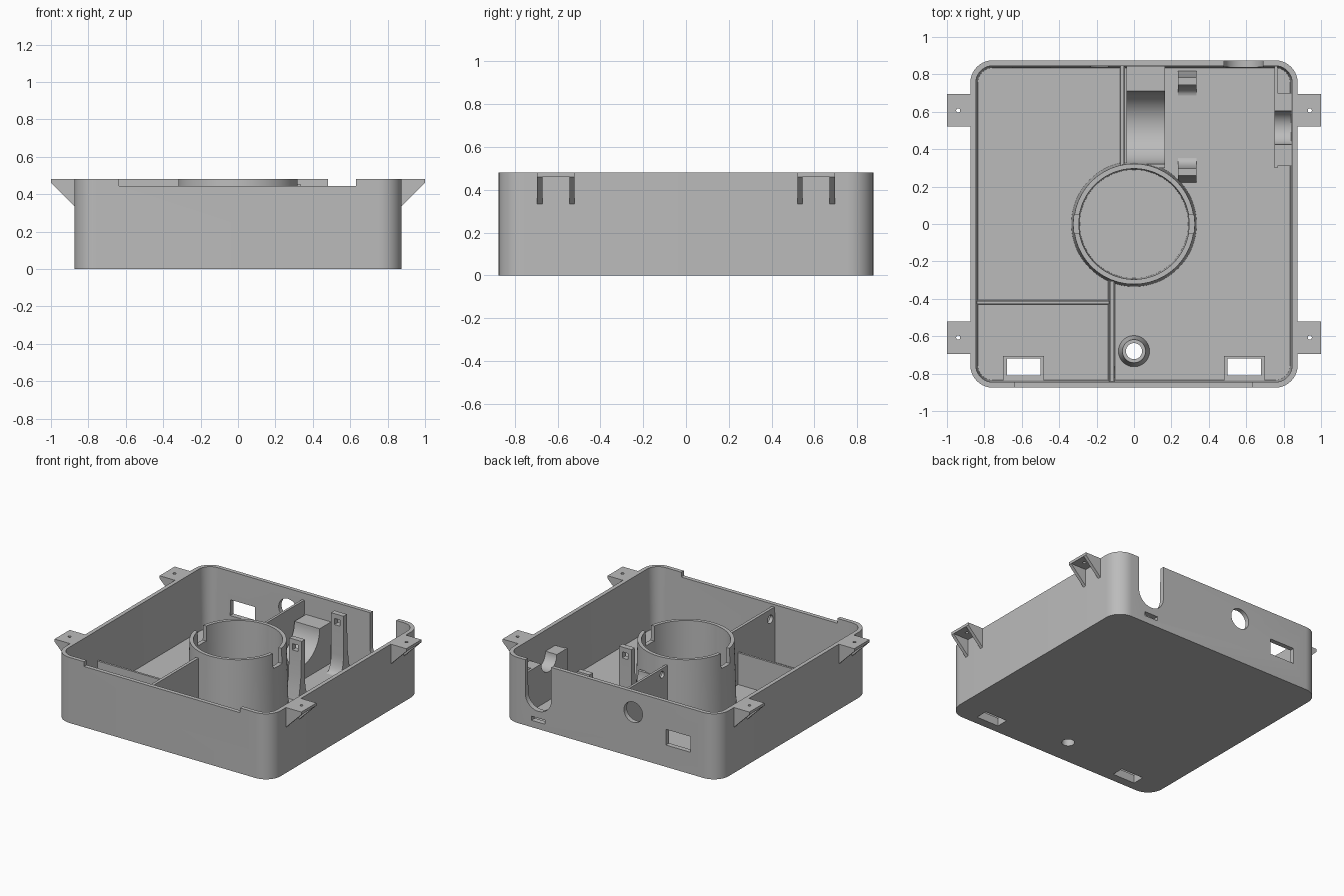
import bpy, bmesh
from math import sin, cos, pi, radians
from mathutils import Vector

cube = bpy.data.objects.get("Cube")
if cube:
    bpy.data.objects.remove(cube, do_unlink=True)

grey = bpy.data.materials.new("plain grey")
grey.use_nodes = True
grey.diffuse_color = (0.5, 0.5, 0.5, 1)
grey.node_tree.nodes["Principled BSDF"].inputs["Base Color"].default_value = (0.5, 0.5, 0.5, 1)

FLOOR, TOP, OUT = 0.03, 0.48, 0.875


def loft(name, rings):
    """Skin equal-length closed rings and cap both ends."""
    bm = bmesh.new()
    loops = [[bm.verts.new(p) for p in ring] for ring in rings]
    n = len(loops[0])
    for a, b in zip(loops, loops[1:]):
        for i in range(n):
            j = (i + 1) % n
            bm.faces.new((a[i], a[j], b[j], b[i]))
    bm.faces.new(loops[0])
    bm.faces.new(loops[-1])
    bmesh.ops.recalc_face_normals(bm, faces=bm.faces)
    mesh = bpy.data.meshes.new(name)
    bm.to_mesh(mesh)
    bm.free()
    mesh.materials.append(grey)
    ob = bpy.data.objects.new(name, mesh)
    bpy.context.scene.collection.objects.link(ob)
    return ob


def box(name, x0, x1, y0, y1, z0, z1, draft=0.0):
    def ring(z, d):
        return [(x0 + d, y0 + d, z), (x1 - d, y0 + d, z), (x1 - d, y1 - d, z), (x0 + d, y1 - d, z)]
    return loft(name, [ring(z0, 0), ring(z1, draft)])


def rod(name, centre, axis, r0, r1, length, n=64):
    """Round bar or cone starting at centre and running along x, y or z."""
    rings = []
    for r, t in ((r0, 0), (r1, length)):
        ring = []
        for k in range(n):
            u, v = r * cos(2 * pi * k / n), r * sin(2 * pi * k / n)
            offset = {"x": (t, u, v), "y": (u, t, v), "z": (u, v, t)}[axis]
            ring.append(Vector(centre) + Vector(offset))
        rings.append(ring)
    return loft(name, rings)


def rounded(half, r, z, n=10):
    ring = []
    for q in range(4):
        mid = q * pi / 2 + pi / 4
        cx = (half - r) * (1 if cos(mid) > 0 else -1)
        cy = (half - r) * (1 if sin(mid) > 0 else -1)
        for k in range(n + 1):
            a = q * pi / 2 + k * pi / 2 / n
            ring.append((cx + r * cos(a), cy + r * sin(a), z))
    return ring


def cut(ob, *cutters):
    """Subtract the cutters, bake the result and delete them."""
    for c in cutters:
        c.hide_render = True
        mod = ob.modifiers.new("cut", "BOOLEAN")
        mod.operation, mod.solver, mod.object = "DIFFERENCE", "EXACT", c
    bpy.context.view_layer.update()
    graph = bpy.context.evaluated_depsgraph_get()
    baked = bpy.data.meshes.new_from_object(ob.evaluated_get(graph))
    ob.modifiers.clear()
    ob.data = baked
    for c in cutters:
        bpy.data.objects.remove(c, do_unlink=True)
    return ob


# Tray with drafted walls, front recess, back openings and floor openings
tray = loft("tray", [rounded(OUT, 0.12, 0), rounded(OUT, 0.12, TOP)])
cut(tray, loft("cavity", [rounded(0.835, 0.08, FLOOR), rounded(0.846, 0.09, TOP + 0.02)]))
slot_x, slot_r, slot_z = 0.585, 0.105, 0.235
cut(tray,
    box("front_recess", -0.635, 0.63, -0.95, -0.8, 0.445, 0.6),
    box("cable_slot", slot_x - slot_r, slot_x + slot_r, 0.8, 0.95, slot_z, 0.6),
    rod("cable_slot_base", (slot_x, 0.8, slot_z), "y", slot_r, slot_r, 0.15),
    box("tie_slot", 0.53, 0.64, 0.8, 0.95, 0.05, 0.08),
    box("socket_window", -0.65, -0.45, 0.8, 0.95, 0.16, 0.275),
    rod("round_port", (-0.185, 0.8, 0.33), "y", 0.075, 0.075, 0.15),
    rod("screw_hole", (0, -0.68, -0.1), "z", 0.043, 0.043, 0.4),
    box("floor_window_right", -0.68, -0.50, -0.81, -0.72, -0.1, 0.1),
    box("floor_window_left", 0.50, 0.68, -0.81, -0.72, -0.1, 0.1))

# Low frames round the floor openings
for side, x in (("right", -0.59), ("left", 0.59)):
    frame = box("window_frame_" + side, x - 0.11, x + 0.11, -0.845, -0.705, 0.01, 0.06)
    cut(frame, box("hole", x - 0.09, x + 0.09, -0.81, -0.72, -0.1, 0.2))

# Central well with two rim notches
well = rod("central_well", (0, 0, 0.02), "z", 0.335, 0.322, TOP - 0.02, 96)
cut(well,
    rod("bore", (0, 0, FLOOR), "z", 0.29, 0.298, 0.6, 96),
    box("rim_notch", -0.5, 0.5, -0.05, 0.05, 0.37, 0.6))

# Screw boss
boss = rod("screw_boss", (0, -0.68, 0.02), "z", 0.085, 0.062, 0.13)
cut(boss, rod("hole", (0, -0.68, -0.1), "z", 0.043, 0.043, 0.5))

# Partitions, two of them pierced for wires
back_wall = box("back_partition", -0.078, -0.048, 0.31, 0.85, 0.02, 0.43, 0.006)
cut(back_wall, rod("hole", (-0.2, 0.38, 0.385), "x", 0.024, 0.024, 0.4, 32))
front_wall = box("front_partition", -0.138, -0.098, -0.85, -0.295, 0.02, 0.43, 0.009)
cut(front_wall, rod("hole", (-0.3, -0.79, 0.36), "x", 0.03, 0.03, 0.4, 32))
box("side_partition", -0.85, -0.12, -0.433, -0.407, 0.02, 0.26, 0.005)

# Cradle block and side bearing share one horizontal axis
axis_y, axis_z = 0.515, 0.33
cradle = box("cradle", -0.04, 0.165, 0.30, 0.85, 0.02, axis_z)
cut(cradle,
    rod("trough", (-0.2, axis_y, axis_z), "x", 0.195, 0.195, 0.6),
    rod("well_space", (0, 0, -0.1), "z", 0.31, 0.31, 0.8))
bearing = box("side_bearing", 0.765, 0.85, 0.31, 0.70, 0.02, axis_z)
plate = box("side_bearing_plate", 0.75, 0.768, 0.30, 0.85, 0.02, axis_z)
for part in (bearing, plate):
    cut(part, rod("seat", (0.6, axis_y, axis_z), "x", 0.09, 0.09, 0.4))

# Pair of slotted posts with curved feet
for side, s in (("back", 1), ("front", -1)):
    profile = [(0.30, 0.02), (0.285, 0.1), (0.27, 0.2), (0.262, 0.455), (0.222, 0.455)]
    profile += [(0.167 + 0.055 * sin(a), 0.16 - 0.13 * cos(a))
                for a in [k * pi / 16 for k in range(8, -1, -1)]]
    profile.append((0.167, 0.02))
    rings = [[(x, 0.52 + s * d, z) for d, z in profile] for x in (0.235, 0.335)]
    post = loft(side + "_post", rings)
    cut(post, box("slot", 0.262, 0.308, 0.0, 1.0, 0.375, 0.42))

# Four mounting lugs: a drilled plate on two triangular ribs
for sx, xname in ((1, "left"), (-1, "right")):
    for sy, yname in ((1, "back"), (-1, "front")):
        tag = yname + "_" + xname
        xs = sorted((sx * 0.86, sx))
        ys = sorted((sy * 0.52, sy * 0.695))
        lug = box("lug_plate_" + tag, *xs, *ys, 0.46, TOP)
        cut(lug, rod("hole", (sx * 0.94, sy * 0.607, 0.4), "z", 0.011, 0.011, 0.2, 24))
        if sx < 0:
            cut(lug, box("trim", -0.87, -0.8, -1, 1, 0.4, 0.6))
        else:
            cut(lug, box("trim", 0.8, 0.87, -1, 1, 0.4, 0.6))
        rib = [(0.87, 0.33), (1, 0.46), (1, 0.47), (0.87, 0.47)]
        for n, y in enumerate((0.52, 0.671)):
            rings = [[(sx * x, sy * yy, z) for x, z in rib] for yy in (y, y + 0.024)]
            loft("lug_rib_%s_%d" % (tag, n), rings)

# Smooth the round surfaces, keep the edges crisp
bpy.ops.object.select_all(action="DESELECT")
for ob in bpy.context.scene.objects:
    if ob.type == "MESH":
        ob.select_set(True)
        bpy.context.view_layer.objects.active = ob
bpy.ops.object.shade_smooth_by_angle(angle=radians(30))
